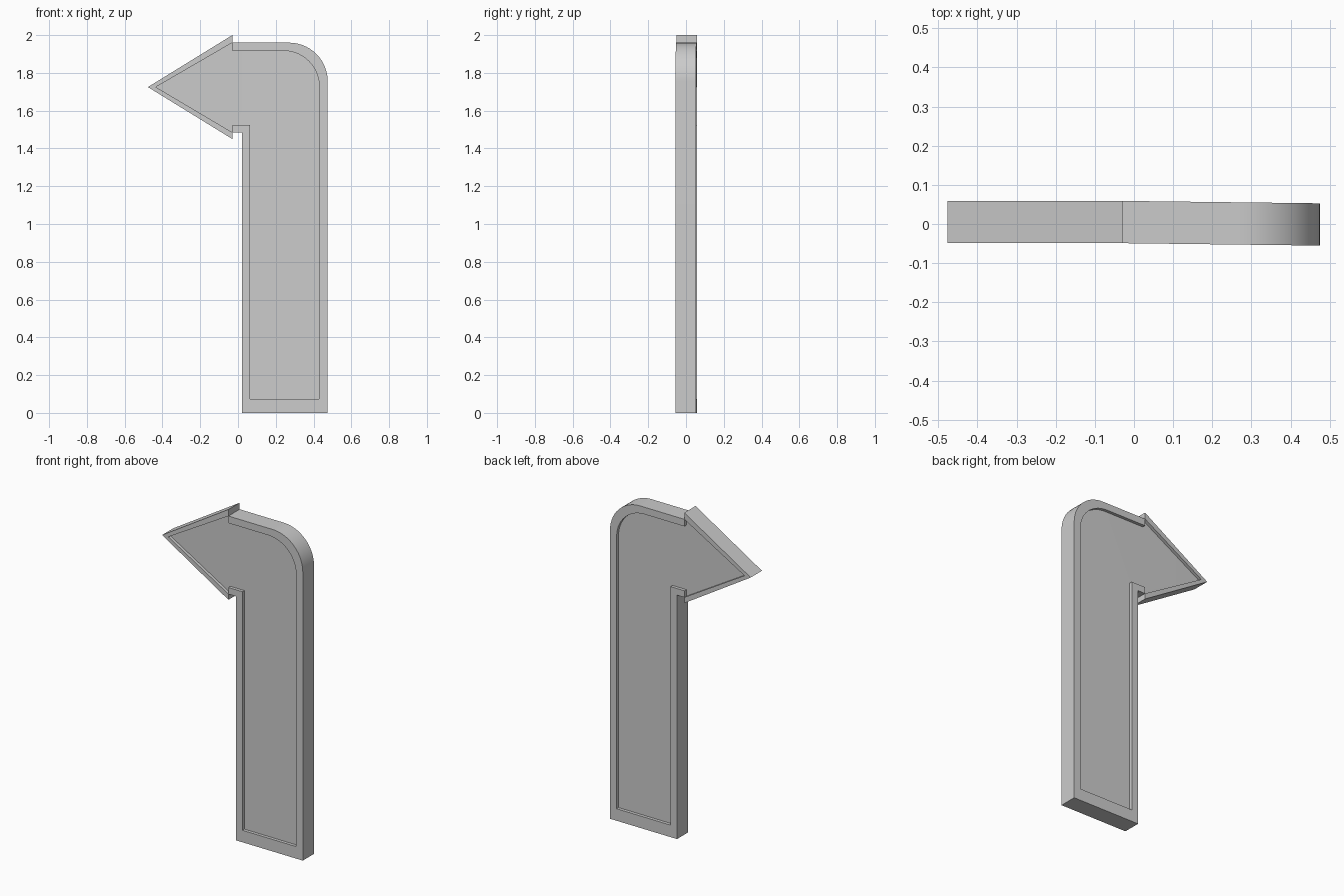
import bpy, bmesh, math

if "Cube" in bpy.data.objects:
    bpy.data.objects.remove(bpy.data.objects["Cube"])

HALF, DEEP = 0.054, 0.035   # half thickness at the rim and at the sunken panel
NECK = -0.03                # where the arrow head meets the stem


def centre_y(x):
    # the stem is very slightly skewed away from the head
    return 0.005 - 0.0062 * max(0.0, x - NECK) / 0.505


def arc(cx, cz, rx, rz, n=14):
    return [(cx + rx * math.sin(i / n * math.pi / 2),
             cz + rz * math.cos(i / n * math.pi / 2)) for i in range(n + 1)]


bm = bmesh.new()


def face(points, depths):
    verts = [bm.verts.new((x, centre_y(x) + d, z)) for (x, z), d in zip(points, depths)]
    return bm.faces.new(verts)


def framed_part(outer, inner, panel):
    for a, b, c, d in zip(outer, outer[1:], inner[1:], inner):
        f = face([a, b, b, a], [-HALF, -HALF, HALF, HALF])        # outside edge
        for s in (-1, 1):
            face([a, b, c, d], [s * HALF] * 4)                    # raised rim
            face([d, c, c, d], [s * HALF, s * HALF, s * DEEP, s * DEEP])  # recess wall
    for s in (-1, 1):
        face(panel, [s * DEEP] * len(panel))                      # sunken panel


# Stem with rounded upper corner
stem_out = ([(NECK, 1.96)] + arc(0.27, 1.755, 0.205, 0.205)
            + [(0.475, 0), (0.02, 0), (0.02, 1.485), (NECK, 1.485)])
stem_in = ([(NECK, 1.917)] + arc(0.24, 1.73, 0.19, 0.187)
           + [(0.43, 0.073), (0.064, 0.073), (0.064, 1.525), (NECK, 1.525)])
framed_part(stem_out, stem_in, stem_in)

# Arrow head
head_out = [(NECK, 2.0), (-0.477, 1.725), (NECK, 1.45)]
head_in = [(NECK, 1.96), (-0.435, 1.725), (NECK, 1.485)]
framed_part(head_out, head_in, head_in + [stem_in[-1], stem_in[0]])

# Shoulder faces at the neck
for k in (0, -1):
    a, b, c = head_out[k], head_in[k], stem_in[k]
    # strip behind the head, split where the recess begins
    face([a, b, b, b, b, a], [-HALF, -HALF, -DEEP, DEEP, HALF, HALF])
    for s in (-1, 1):
        face([b, c, c, b], [s * HALF, s * HALF, s * DEEP, s * DEEP])

bmesh.ops.remove_doubles(bm, verts=bm.verts[:], dist=0.0005)
bmesh.ops.recalc_face_normals(bm, faces=bm.faces[:])
mesh = bpy.data.meshes.new("arrow_sign")
bm.to_mesh(mesh)
bm.free()
sign = bpy.data.objects.new("arrow_sign", mesh)
bpy.context.collection.objects.link(sign)
bpy.context.view_layer.objects.active = sign
sign.select_set(True)
bpy.ops.object.shade_smooth_by_angle(angle=math.radians(30))
